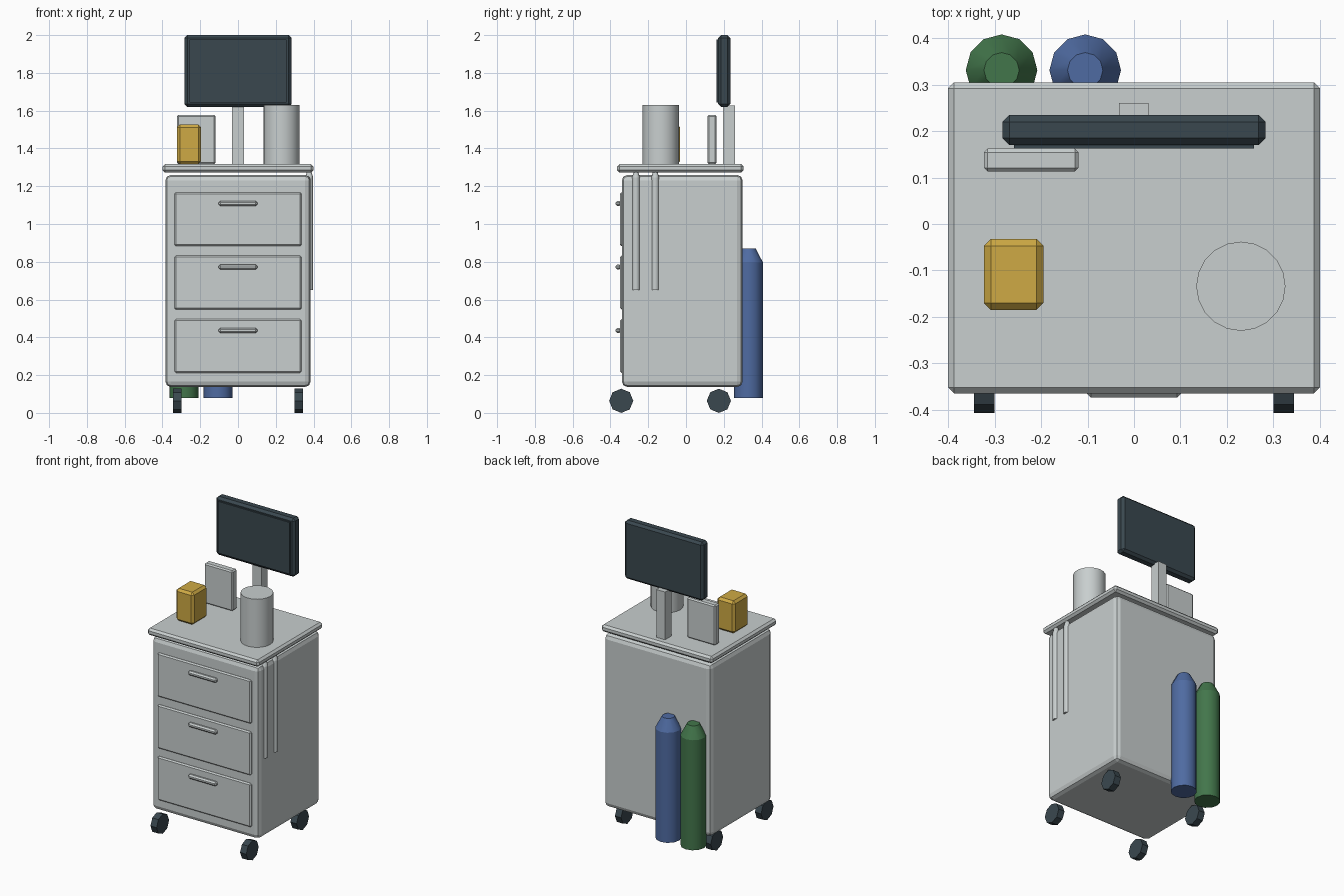
import bpy
import math

cube = bpy.data.objects.get("Cube")
if cube:
    bpy.data.objects.remove(cube, do_unlink=True)


def material(name, rgb):
    m = bpy.data.materials.new(name)
    m.use_nodes = True
    m.diffuse_color = (*rgb, 1)
    m.node_tree.nodes["Principled BSDF"].inputs["Base Color"].default_value = (*rgb, 1)
    return m


GREY = material("light_grey", (0.58, 0.62, 0.62))
DARK = material("dark_slate", (0.042, 0.064, 0.078))
YELLOW = material("mustard_yellow", (0.62, 0.40, 0.058))
BLUE = material("blue", (0.078, 0.147, 0.36))
GREEN = material("green", (0.055, 0.18, 0.07))


def box(name, x, y, z, mat, bevel=0.0, segments=1):
    """Box spanning three (min, max) ranges, with optional bevelled edges."""
    spans = (x, y, z)
    bpy.ops.mesh.primitive_cube_add(size=1, location=[(a + b) / 2 for a, b in spans])
    ob = bpy.context.object
    ob.name = name
    ob.scale = [b - a for a, b in spans]
    bpy.ops.object.transform_apply(location=False, rotation=False, scale=True)
    ob.data.materials.append(mat)
    if bevel:
        mod = ob.modifiers.new("bevel", "BEVEL")
        mod.width = bevel
        mod.segments = segments
    return ob


def column(name, x, y, z, r, mat, sides, top_r=None, smooth=True):
    """Upright cylinder or cone between two heights."""
    bpy.ops.mesh.primitive_cone_add(
        vertices=sides, radius1=r, radius2=r if top_r is None else top_r,
        depth=z[1] - z[0], location=(x, y, (z[0] + z[1]) / 2))
    ob = bpy.context.object
    ob.name = name
    ob.data.materials.append(mat)
    if smooth:
        bpy.ops.object.shade_smooth_by_angle(angle=math.radians(50))
    return ob


# Cabinet and worktop
box("cabinet", (-0.385, 0.385), (-0.34, 0.30), (0.137, 1.26), GREY, 0.03, 2)
box("worktop", (-0.4, 0.4), (-0.365, 0.305), (1.272, 1.317), GREY, 0.013)

# Drawers with handles
for i in range(3):
    mid = 0.354 + i * 0.336
    box(f"drawer_{i + 1}", (-0.337, 0.337), (-0.35, -0.325),
        (mid - 0.142, mid + 0.142), GREY, 0.008)
    box(f"drawer_handle_{i + 1}", (-0.102, 0.102), (-0.373, -0.345),
        (mid + 0.068, mid + 0.096), GREY, 0.009)

# Casters
for side, x in (("left", 0.322), ("right", -0.322)):
    for end, y in (("front", -0.343), ("rear", 0.174)):
        bpy.ops.mesh.primitive_cylinder_add(
            vertices=8, radius=0.064, depth=0.044, location=(x, y, 0.064),
            rotation=(0, math.pi / 2, 0))
        wheel = bpy.context.object
        wheel.name = f"{end}_{side}_caster"
        wheel.data.materials.append(DARK)

# Gas tanks on the back
for name, x, mat in (("green", -0.285, GREEN), ("blue", -0.105, BLUE)):
    column(f"{name}_tank", x, 0.331, (0.08, 0.795), 0.077, mat, 12)
    column(f"{name}_tank_shoulder", x, 0.331, (0.795, 0.87), 0.077, mat, 12, 0.038)

# Monitor on its post
box("monitor_post", (-0.032, 0.031), (0.195, 0.26), (1.31, 1.627), GREY)
box("monitor_frame", (-0.283, 0.283), (0.17, 0.235), (1.62, 2.0), DARK, 0.015)
box("monitor_screen", (-0.258, 0.258), (0.162, 0.17), (1.642, 1.978), DARK)

# Items on the worktop
box("upright_panel", (-0.323, -0.119), (0.113, 0.162), (1.317, 1.578), GREY, 0.008)
box("yellow_box", (-0.323, -0.195), (-0.185, -0.032), (1.317, 1.527), YELLOW, 0.015)
column("canister", 0.23, -0.134, (1.31, 1.63), 0.096, GREY, 20)

# Hanging tubes on the left side
for i, y in enumerate((-0.265, -0.163)):
    column(f"hanging_tube_{i + 1}", 0.377, y, (0.65, 1.245), 0.021, GREY, 8)
    column(f"hanging_tube_tip_{i + 1}", 0.377, y, (1.245, 1.28), 0.021, GREY, 8, 0.011)
